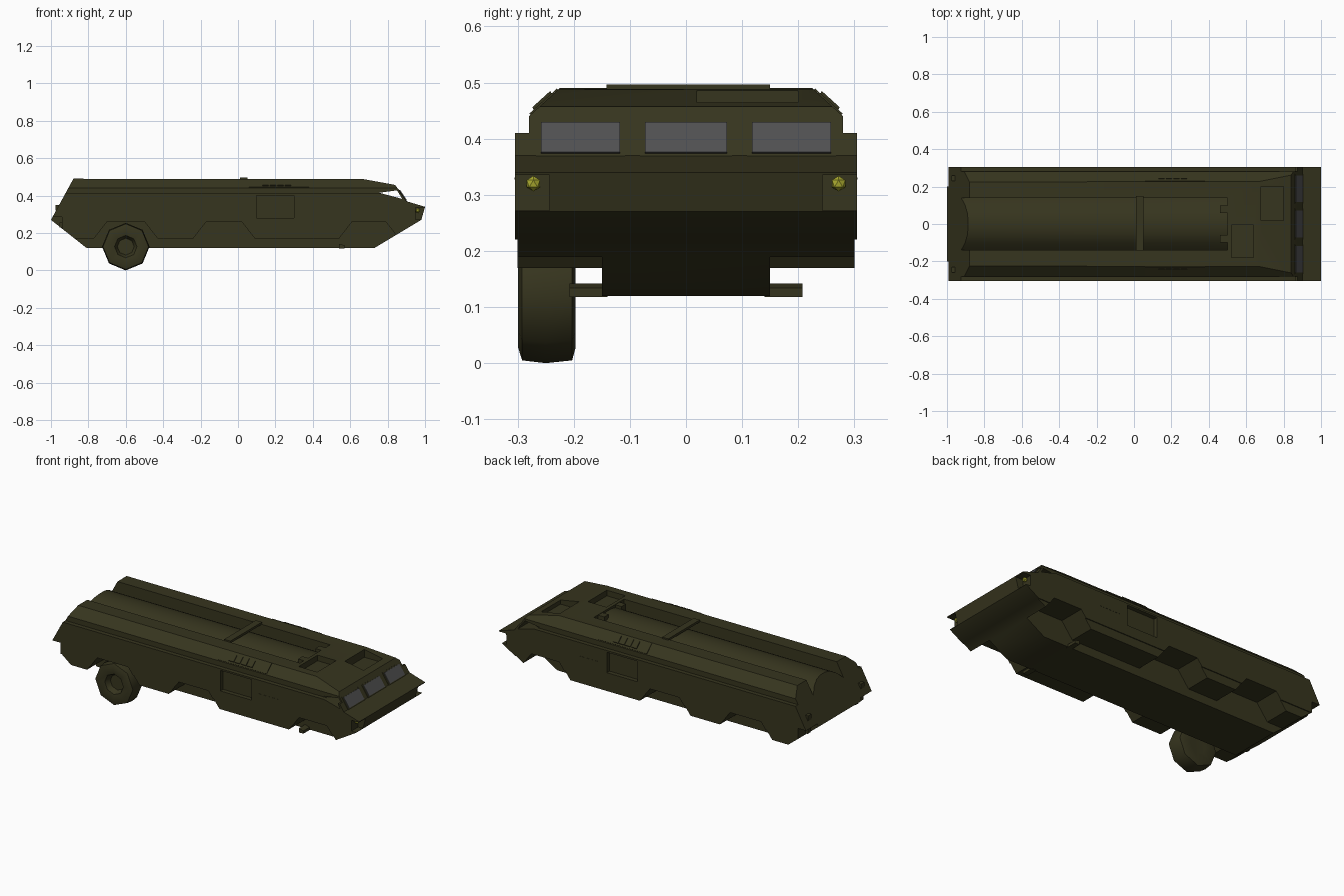
import bpy, bmesh, math
from mathutils import Vector

if "Cube" in bpy.data.objects:
    bpy.data.objects.remove(bpy.data.objects["Cube"], do_unlink=True)


def material(name, color):
    m = bpy.data.materials.new(name)
    m.use_nodes = True
    m.diffuse_color = (*color, 1)
    bsdf = m.node_tree.nodes["Principled BSDF"]
    bsdf.inputs["Base Color"].default_value = (*color, 1)
    bsdf.inputs["Roughness"].default_value = 0.8
    return m


OLIVE = material("olive_paint", (0.037, 0.035, 0.013))
GLASS = material("grey_glass", (0.08, 0.08, 0.082))
LAMP = material("yellow_lamp", (0.42, 0.42, 0.03))


def finish(name, bm, mat):
    bmesh.ops.recalc_face_normals(bm, faces=bm.faces)
    mesh = bpy.data.meshes.new(name)
    bm.to_mesh(mesh)
    bm.free()
    mesh.materials.append(mat)
    ob = bpy.data.objects.new(name, mesh)
    bpy.context.collection.objects.link(ob)
    return ob


def prism(name, pts, axis, lo, hi, mat=OLIVE):
    """Extrude a 2D outline along one axis."""
    def place(a, b, t):
        return {"x": (t, a, b), "y": (a, t, b)}[axis]
    bm = bmesh.new()
    face = bm.faces.new([bm.verts.new(place(a, b, lo)) for a, b in pts])
    out = bmesh.ops.extrude_face_region(bm, geom=[face])
    moved = [g for g in out["geom"] if isinstance(g, bmesh.types.BMVert)]
    bmesh.ops.translate(bm, verts=moved, vec=Vector(place(0, 0, hi - lo)))
    return finish(name, bm, mat)


def box(name, x, y, z, mat=OLIVE):
    return prism(name, [(x[0], z[0]), (x[1], z[0]), (x[1], z[1]), (x[0], z[1])],
                 "y", min(y), max(y), mat)


def carve(target, cutter, operation="DIFFERENCE"):
    mod = target.modifiers.new("carve", "BOOLEAN")
    mod.operation, mod.object, mod.solver = operation, cutter, "EXACT"
    bpy.context.view_layer.objects.active = target
    bpy.ops.object.modifier_apply(modifier=mod.name)
    bpy.data.objects.remove(cutter, do_unlink=True)


def smooth(ob, degrees):
    bpy.ops.object.select_all(action="DESELECT")
    ob.select_set(True)
    bpy.context.view_layer.objects.active = ob
    bpy.ops.object.shade_smooth_by_angle(angle=math.radians(degrees))


def mirrored(half):
    return half + [(-a, b) for a, b in reversed(half)]


# Hull: side outline intersected with the stepped cross-section
side = [(-1, .27), (-.88, .49), (.67, .488), (.84, .457), (.86, .43), (.90, .37),
        (1, .34), (.98, .27), (.73, .12), (-.81, .12)]
section = mirrored([(.15, .10), (.15, .17), (.30, .17), (.30, .22), (.305, .22),
                    (.305, .41), (.28, .41), (.28, .44), (.203, .51)])
hull = prism("hull", side, "y", -.5, .5)
carve(hull, prism("section", section, "x", -1.2, 1.2), "INTERSECT")

# Sunken cargo bay with a domed cover, roof hatch wells, open side windows of the cab
bay = mirrored([(.02, .477), (.06, .469), (.10, .448), (.14, .41), (.14, .6)])
carve(hull, prism("cargo_bay", bay, "x", -1.2, .5))
carve(hull, box("hatch_well", (.68, .80), (.02, .20), (.44, .6)))
carve(hull, box("hatch_well", (.52, .64), (-.18, -.005), (.455, .6)))
carve(hull, prism("side_window", [(.755, .415), (.85, .428), (.878, .382)], "y", -.4, .4))

for s in (-1, 1):
    # Wheel arches
    for x0, x1 in ((-.77, -.43), (-.24, .09), (.54, .86)):
        arch = [(x0, .1), (x0, .17), (x0 + .07, .26), (x1 - .07, .26), (x1, .17), (x1, .1)]
        lo, hi = sorted((s * .15, s * .4))
        carve(hull, prism("arch", arch, "y", lo, hi))
    # Recessed side door, headlight pocket and rear corner notch
    carve(hull, box("door_well", (.1, .3), (s * .28, s * .4), (.28, .40)))
    carve(hull, box("lamp_well", (.95, 1.1), (s * .243, s * .4), (.272, .335)))
    carve(hull, box("rear_notch", (-1.1, -.94), (s * .2, s * .4), (.1, .285)))
smooth(hull, 32)

# Windscreen panes lying on the slanted front
pane = [(.898, .373), (.862, .427), (.867, .430), (.903, .376)]
frame = [(.900, .367), (.857, .4315), (.860, .4335), (.903, .369)]
for tag, y0, y1 in (("right", -.258, -.118), ("centre", -.073, .073), ("left", .118, .258)):
    prism(f"{tag}_windscreen", pane, "y", y0, y1, GLASS)
    prism(f"{tag}_window_frame", frame, "y", y0 - .009, y1 + .009)

for s, tag in ((-1, "right"), (1, "left")):
    # Headlight
    bm = bmesh.new()
    bmesh.ops.create_icosphere(bm, subdivisions=1, radius=.014)
    bmesh.ops.translate(bm, verts=bm.verts, vec=(.962, s * .272, .32))
    finish(f"{tag}_headlight", bm, LAMP)

    # Footstep under the hull
    lo, hi = sorted((s * .14, s * .208))
    prism(f"{tag}_footstep", [(.54, .118), (.57, .118), (.57, .134), (.54, .142)], "y", lo, hi)

    # Rear lamp housing and towing hook
    box(f"{tag}_rear_lamp", (-.975, -.95), (s * .23, s * .26), (.32, .35))
    box(f"{tag}_rear_hook", (-.955, -.92), (s * .21, s * .235), (.23, .255))

    # Grip rail on the flank
    box(f"{tag}_grip_rail", (.35, .48), (s * .303, s * .306), (.327, .331))

    # Louvred vent on the sloping roof edge
    plate = [(s * .277, .4427), (s * .228, .4873), (s * .230, .4895), (s * .279, .445)]
    prism(f"{tag}_vent_plate", plate, "x", .06, .38)
    slat = [(s * .270, .449), (s * .238, .478), (s * .242, .485), (s * .274, .456)]
    for i in range(4):
        x = .13 + i * .04
        prism(f"{tag}_vent_slat_{i + 1}", slat, "x", x, x + .033)

    # Bracket at the front of the cargo bay
    box(f"{tag}_bay_bracket", (.46, .5), (s * .06, s * .1), (.44, .486))

# Crossbar over the cargo bay
box("bay_crossbar", (.01, .05), (-.142, .15), (.484, .497))

# Single wheel: eight-sided ring profile with a dished hub
profile = [(.0, -.262), (.045, -.262), (.06, -.292), (.1, -.299), (.122, -.292),
           (.127, -.25), (.122, -.203), (.1, -.197), (.05, -.2), (.0, -.2)]
sides = 8
bm = bmesh.new()
rings = []
for r, y in profile:
    ring = []
    for i in range(sides):
        a = math.tau * i / sides
        ring.append(bm.verts.new((-.6 + r * math.sin(a), y, .127 - r * math.cos(a))))
    rings.append(ring)
for a, b in zip(rings, rings[1:]):
    for i in range(sides):
        j = (i + 1) % sides
        bm.faces.new((a[i], a[j], b[j], b[i]))
bmesh.ops.remove_doubles(bm, verts=bm.verts, dist=.0005)
wheel = finish("rear_right_wheel", bm, OLIVE)
smooth(wheel, 50)
